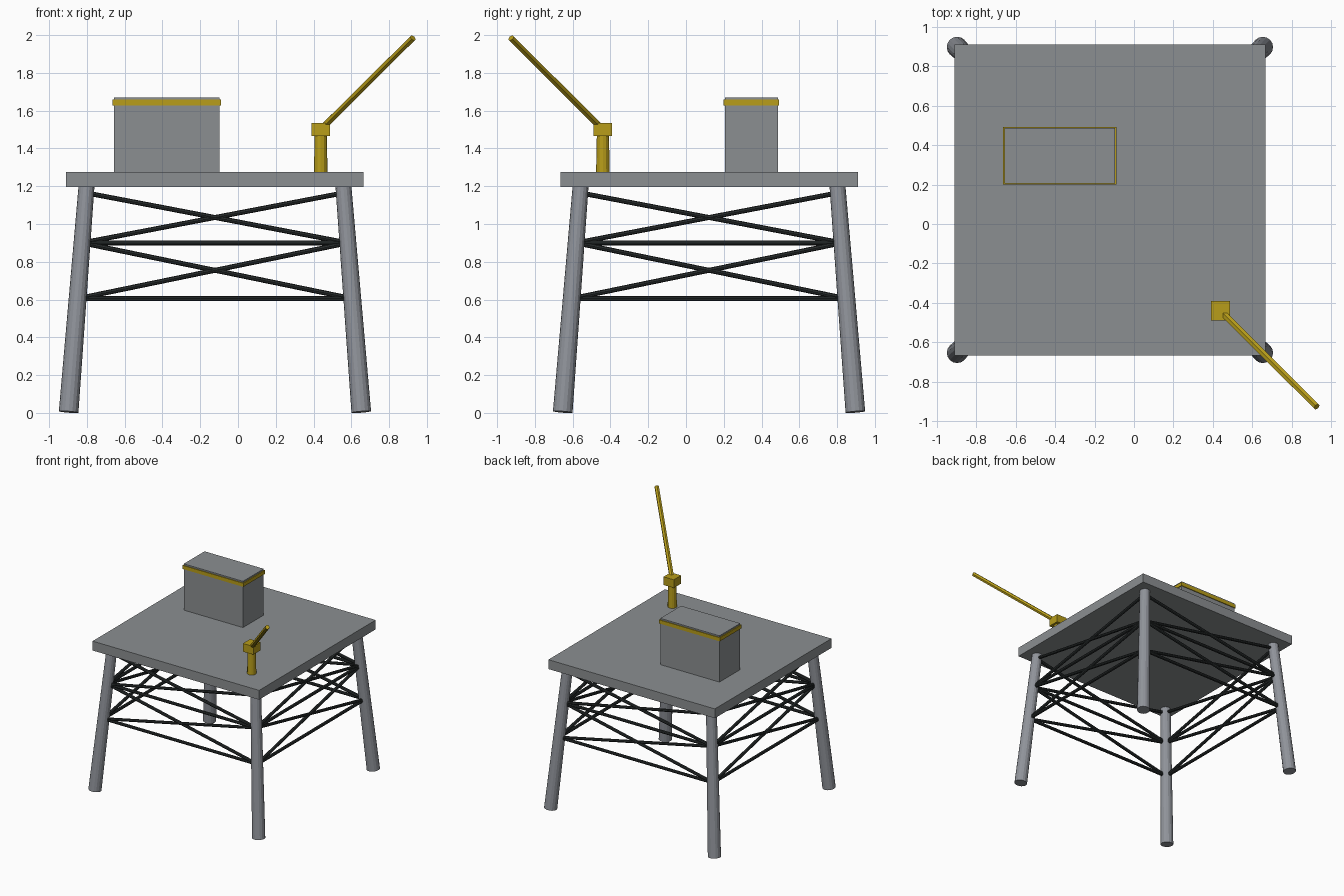
import bpy
from mathutils import Vector

if "Cube" in bpy.data.objects:
    bpy.data.objects.remove(bpy.data.objects["Cube"], do_unlink=True)


def make_material(name, color):
    mat = bpy.data.materials.new(name)
    mat.use_nodes = True
    rgba = (*color, 1)
    mat.diffuse_color = rgba
    mat.node_tree.nodes["Principled BSDF"].inputs["Base Color"].default_value = rgba
    return mat


deck_grey = make_material("deck grey", (0.26, 0.275, 0.285))
leg_grey = make_material("leg steel grey", (0.28, 0.295, 0.325))
brace_dark = make_material("brace charcoal", (0.022, 0.027, 0.027))
crane_gold = make_material("safety yellow", (0.48, 0.34, 0.01))


def box(name, center, size, mat):
    bpy.ops.mesh.primitive_cube_add(size=1, location=center)
    obj = bpy.context.object
    obj.name = name
    obj.scale = size
    obj.data.materials.append(mat)
    return obj


def tube(name, start, end, r_start, r_end, sides, mat):
    start, end = Vector(start), Vector(end)
    axis = end - start
    bpy.ops.mesh.primitive_cone_add(vertices=sides, radius1=r_start, radius2=r_end,
                                    depth=axis.length, location=(start + end) / 2)
    obj = bpy.context.object
    obj.name = name
    obj.rotation_euler = axis.to_track_quat('Z', 'Y').to_euler()
    obj.data.materials.append(mat)
    return obj


CX, CY = -0.122, 0.122
FOOT, TOP, LEG_HEIGHT = 0.775, 0.68, 1.2


def leg_point(corner, z):
    """Point on the centre line of a leaning leg at height z."""
    spread = FOOT + (TOP - FOOT) * z / LEG_HEIGHT
    return (CX + corner[0] * spread, CY + corner[1] * spread, z)


# Deck slab
box("deck", (CX, CY, 1.235), (1.575, 1.575, 0.08), deck_grey)

# Four leaning, tapered legs
corners = {"front_right": (-1, -1), "front_left": (1, -1),
           "back_left": (1, 1), "back_right": (-1, 1)}
for label, corner in corners.items():
    tube(label + "_leg", leg_point(corner, 0.005), leg_point(corner, 1.21),
         0.052, 0.042, 16, leg_grey)

# Horizontal and crossed braces on each side
ring = list(corners.values())
levels = (0.605, 0.9, 1.165)
for i, side in enumerate(("front", "left", "back", "right")):
    a, b = ring[i], ring[(i + 1) % 4]
    for low, high in zip(levels, levels[1:]):
        for kind, z1, z2 in (("horizontal", low, low), ("rising", low, high),
                             ("falling", high, low)):
            tube(f"{side}_{kind}_brace", leg_point(a, z1), leg_point(b, z2),
                 0.013, 0.013, 8, brace_dark)

# Cabin with a yellow band under its roof
cabin_x, cabin_y = -0.377, 0.346
box("cabin", (cabin_x, cabin_y, 1.471), (0.56, 0.28, 0.4), deck_grey)
box("cabin_band", (cabin_x, cabin_y, 1.643), (0.575, 0.293, 0.031), crane_gold)

# Crane: post, head and boom
crane_x, crane_y = 0.438, -0.44
tube("crane_post", (crane_x, crane_y, 1.27), (crane_x, crane_y, 1.48),
     0.036, 0.032, 12, crane_gold)
box("crane_head", (crane_x, crane_y, 1.5), (0.098, 0.098, 0.07), crane_gold)
tube("crane_boom", (crane_x, crane_y, 1.5), (0.926, -0.926, 1.985),
     0.019, 0.018, 6, crane_gold)
